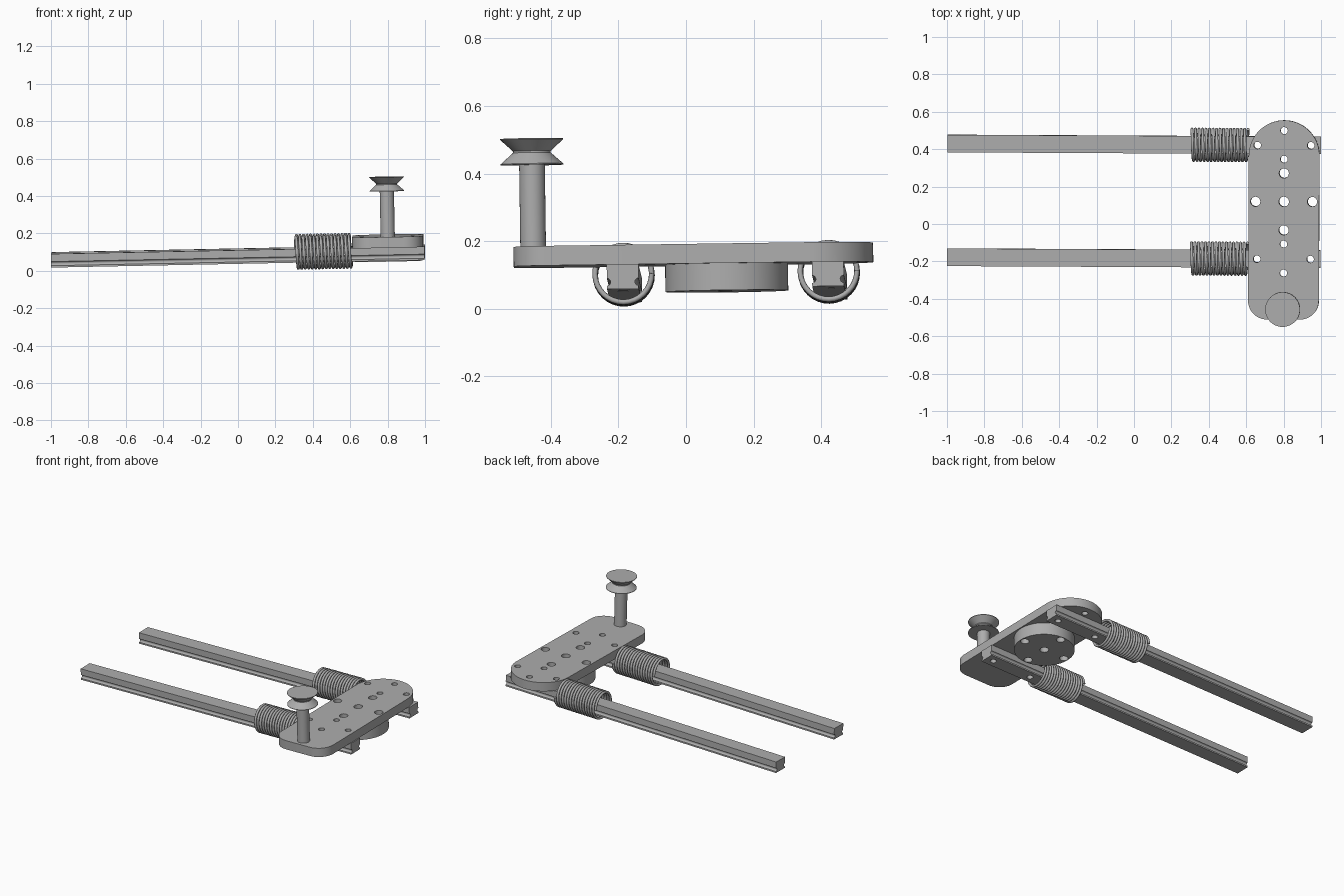
import bpy, bmesh, math
from mathutils import Matrix, Vector

if "Cube" in bpy.data.objects:
    bpy.data.objects.remove(bpy.data.objects["Cube"], do_unlink=True)

# One plain metal colour
metal = bpy.data.materials.new("grey_metal")
metal.use_nodes = True
GREY = (0.42, 0.42, 0.42, 1)
metal.diffuse_color = GREY
metal.node_tree.nodes["Principled BSDF"].inputs["Base Color"].default_value = GREY

# The whole assembly leans slightly about the plate centre; local z = 0 is the plate underside
PIVOT = Vector((0.8, 0.02, 0))
LEAN = (Matrix.Translation(PIVOT + Vector((0, 0, 0.13)))
        @ Matrix.Rotation(-0.005, 4, 'Z') @ Matrix.Rotation(-0.02, 4, 'Y')
        @ Matrix.Rotation(0.014, 4, 'X') @ Matrix.Translation(-PIVOT))


def add_object(name, data):
    ob = bpy.data.objects.new(name, data)
    bpy.context.collection.objects.link(ob)
    ob.matrix_world = LEAN
    data.materials.append(metal)
    return ob


def from_bmesh(name, bm):
    bmesh.ops.recalc_face_normals(bm, faces=bm.faces)
    mesh = bpy.data.meshes.new(name)
    bm.to_mesh(mesh)
    bm.free()
    return add_object(name, mesh)


def extrude(name, points, direction):
    """Prism from a flat outline."""
    bm = bmesh.new()
    face = bm.faces.new([bm.verts.new(p) for p in points])
    out = bmesh.ops.extrude_face_region(bm, geom=[face], use_keep_orig=True)
    moved = [v for v in out["geom"] if isinstance(v, bmesh.types.BMVert)]
    bmesh.ops.translate(bm, verts=moved, vec=direction)
    return from_bmesh(name, bm)


def lathe(name, x, y, profile, sides=48):
    """Closed turned part from (radius, height) pairs."""
    bm = bmesh.new()
    rings = [[bm.verts.new((x + r * math.cos(math.tau * i / sides),
                            y + r * math.sin(math.tau * i / sides), z))
              for i in range(sides)] for r, z in profile]
    for low, high in zip(rings, rings[1:]):
        for i in range(sides):
            j = (i + 1) % sides
            bm.faces.new((low[i], low[j], high[j], high[i]))
    bm.faces.new(rings[0])
    bm.faces.new(rings[-1])
    return from_bmesh(name, bm)


def arc(cx, cy, r, start, end, steps):
    angles = [math.radians(start + (end - start) * i / steps) for i in range(steps + 1)]
    return [(cx + r * math.cos(a), cy + r * math.sin(a)) for a in angles]


def drill(ob, holes):
    """Cut vertical round holes given as (x, y, radius)."""
    bm = bmesh.new()
    for x, y, r in holes:
        bmesh.ops.create_cone(bm, cap_ends=True, segments=24, radius1=r, radius2=r,
                              depth=0.6, matrix=Matrix.Translation((x, y, 0)))
    cutter = from_bmesh("hole_cutter", bm)
    cutter.hide_render = True
    mod = ob.modifiers.new("holes", 'BOOLEAN')
    mod.operation, mod.solver, mod.object = 'DIFFERENCE', 'EXACT', cutter
    bpy.context.view_layer.update()
    cut = bpy.data.meshes.new_from_object(
        ob.evaluated_get(bpy.context.evaluated_depsgraph_get()))
    ob.modifiers.clear()
    ob.data = cut
    bpy.data.objects.remove(cutter, do_unlink=True)


CX, HUB_Y = 0.802, 0.12
RAILS = {"front": -0.187, "back": 0.421}

# Hole layout: hub circle, rail bolts and centre-line bolts
hub_holes = [(CX, HUB_Y, 0.027)] + [
    (CX + 0.152 * dx, HUB_Y + 0.152 * dy, 0.026)
    for dx, dy in ((1, 0), (-1, 0), (0, 1), (0, -1))]
rail_holes = [(CX + s * 0.143, y, 0.019) for y in RAILS.values() for s in (-1, 1)]
line_holes = [(CX, y, 0.019) for y in (0.50, 0.347, -0.107, -0.262)]

# Mounting plate: round back end, rounded front corners
HALF = 0.189
outline = (arc(CX, 0.366, HALF, 0, 180, 40)
           + arc(CX - HALF + 0.1, -0.41, 0.1, 180, 270, 12)
           + arc(CX + HALF - 0.1, -0.41, 0.1, 270, 360, 12))
plate = extrude("mounting_plate", [(x, y, 0) for x, y in outline], (0, 0, 0.058))
drill(plate, hub_holes + rail_holes + line_holes)

# Hub disc under the plate
hub = lathe("hub_disc", CX, HUB_Y, [(0.182, -0.08), (0.182, 0)], 64)
drill(hub, hub_holes)

# Post and grooved knob
KX, KY = 0.804, -0.452
post = lathe("knob_post", KX, KY, [(0.038, 0.05), (0.038, 0.31)])
knob = lathe("grooved_knob", KX, KY, [(0.093, 0.302), (0.093, 0.305), (0.056, 0.338),
                                      (0.056, 0.343), (0.093, 0.377), (0.093, 0.38)])

# Rails with a round groove low on each side, and their springs
HALF_W, HEIGHT, GROOVE_Z = 0.047, 0.073, -0.052
side = [(HALF_W, 0)] + arc(HALF_W, GROOVE_Z, 0.011, 90, 270, 8) + [(HALF_W, -HEIGHT)]
section = side + [(-y, z) for y, z in reversed(side)]
smooth = [plate, hub, post, knob]
TURNS, STEPS, X0, X1 = 16, 32, 0.307, 0.607
for label, y0 in RAILS.items():
    rail = extrude(label + "_rail", [(-1.0, y0 + y, z) for y, z in section], (1.997, 0, 0))
    drill(rail, [h for h in rail_holes if h[1] == y0])
    smooth.append(rail)

    coil = bpy.data.curves.new(label + "_spring", 'CURVE')
    coil.dimensions = '3D'
    coil.bevel_depth, coil.bevel_resolution = 0.008, 2
    coil.use_fill_caps = True
    spline = coil.splines.new('POLY')
    count = TURNS * STEPS
    spline.points.add(count)
    for i, point in enumerate(spline.points):
        a = math.tau * i / STEPS
        point.co = (X0 + (X1 - X0) * i / count, y0 + 0.084 * math.cos(a),
                    -0.02 + 0.084 * math.sin(a), 1)
    spline.use_smooth = True
    add_object(label + "_spring", coil)

# Smooth the round walls, keep the rims crisp
bpy.ops.object.select_all(action='DESELECT')
for ob in smooth:
    ob.select_set(True)
bpy.context.view_layer.objects.active = plate
bpy.ops.object.shade_smooth_by_angle(angle=math.radians(30))
